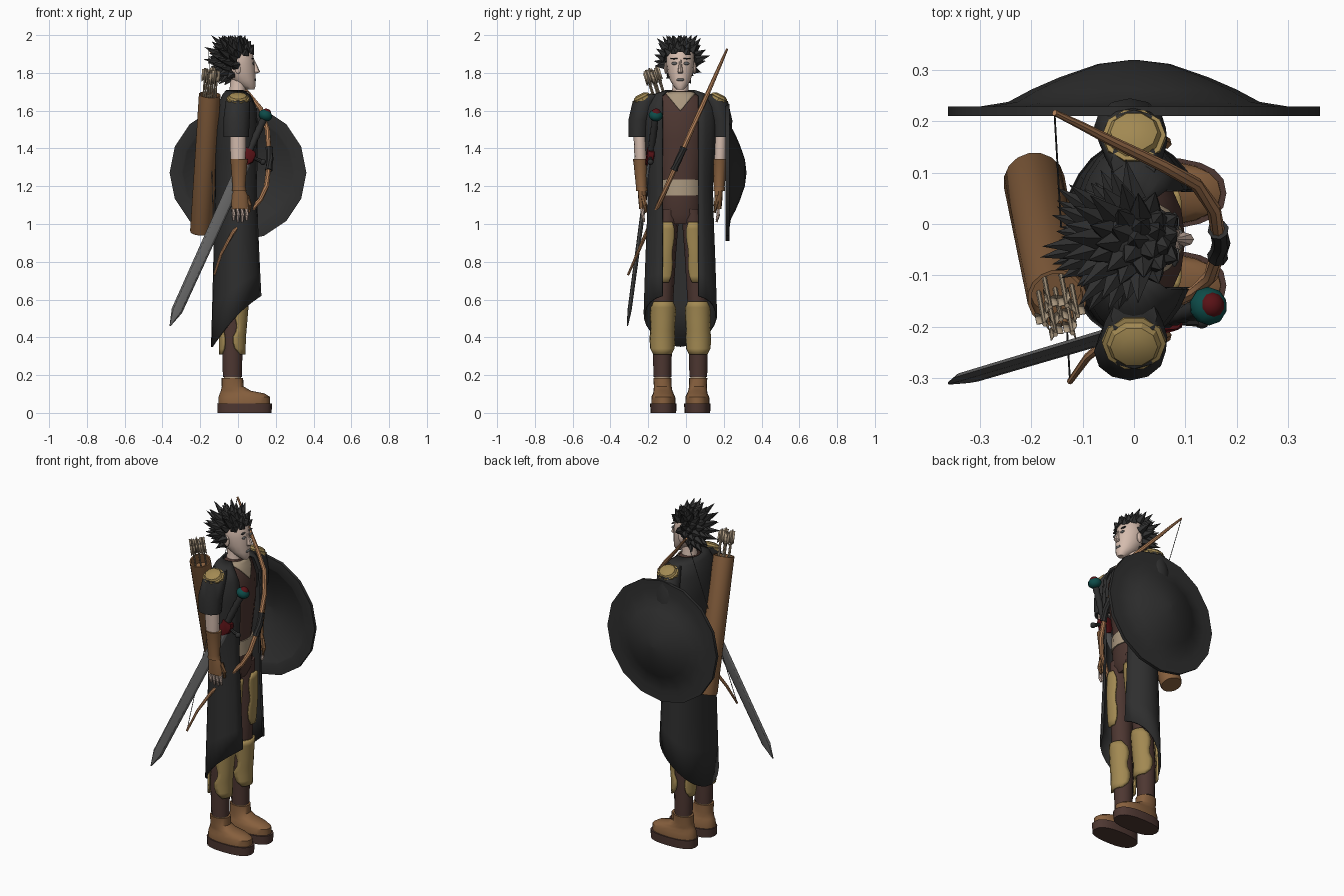
import bpy, bmesh, math
from mathutils import Vector, Matrix

if "Cube" in bpy.data.objects:
    bpy.data.objects.remove(bpy.data.objects["Cube"])

YC = -0.03  # the figure stands slightly off centre because of the shield


def material(name, *rgb):
    m = bpy.data.materials.new(name)
    m.diffuse_color = (*rgb, 1)
    m.use_nodes = True
    m.node_tree.nodes["Principled BSDF"].inputs["Base Color"].default_value = m.diffuse_color
    return m


BLACK = material("black cloth", .028, .028, .028)
BROWN = material("dark brown cloth", .075, .038, .031)
LEATHER = material("leather", .24, .115, .047)
GOLD = material("dull gold", .36, .25, .085)
SKIN = material("skin", .66, .50, .42)
WOOD = material("bow wood", .46, .22, .10)
BEIGE = material("beige cloth", .40, .31, .21)
STEEL = material("steel", .13, .13, .13)
RED = material("dark red", .10, .006, .008)
TEAL = material("teal", .004, .07, .065)


def finish(name, bm, mat, angle=40, thick=0):
    bmesh.ops.recalc_face_normals(bm, faces=bm.faces)
    me = bpy.data.meshes.new(name)
    bm.to_mesh(me)
    bm.free()
    me.materials.append(mat)
    ob = bpy.data.objects.new(name, me)
    bpy.context.collection.objects.link(ob)
    bpy.ops.object.select_all(action='DESELECT')
    ob.select_set(True)
    bpy.context.view_layer.objects.active = ob
    bpy.ops.object.shade_smooth_by_angle(angle=math.radians(angle))
    if thick:
        mod = ob.modifiers.new("thickness", 'SOLIDIFY')
        mod.thickness, mod.offset = thick, 0
    return ob


def ring(cx, cy, z, rx, ry, n=12, p=2.0):
    pts = []
    for i in range(n):
        c, s = math.cos(math.tau * i / n), math.sin(math.tau * i / n)
        pts.append(Vector((cx + rx * math.copysign(abs(c) ** (2 / p), c),
                           cy + ry * math.copysign(abs(s) ** (2 / p), s), z)))
    return pts


def loft(name, rings, mat, m=Matrix(), angle=40):
    bm = bmesh.new()
    vs = [[bm.verts.new(m @ p) for p in r] for r in rings]
    n = len(vs[0])
    for a, b in zip(vs, vs[1:]):
        for i in range(n):
            bm.faces.new((a[i], a[(i + 1) % n], b[(i + 1) % n], b[i]))
    bm.faces.new(vs[0])
    bm.faces.new(vs[-1])
    return finish(name, bm, mat, angle)


def body(name, rows, mat, s=1, n=12, p=2.0):
    # rows: height, x centre, offset from the middle, x radius, y radius
    return loft(name, [ring(x, YC + s * o, z, rx, ry, n, p) for z, x, o, rx, ry in rows], mat)


def at(rows, z):
    rows = sorted(rows)
    for a, b in zip(rows, rows[1:]):
        if z <= b[0]:
            t = max(0, (z - a[0]) / (b[0] - a[0]))
            return [p + (q - p) * t for p, q in zip(a, b)]
    return rows[-1]


def tube(name, pts, radii, mat, n=8):
    pts = [Vector(p) for p in pts]
    rings = []
    for i, p in enumerate(pts):
        d = pts[min(i + 1, len(pts) - 1)] - pts[max(i - 1, 0)]
        m = Matrix.Translation(p) @ d.to_track_quat('Z', 'Y').to_matrix().to_4x4()
        rings.append([m @ q for q in ring(0, 0, 0, radii[i], radii[i], n)])
    return loft(name, rings, mat)


def patch(name, fn, nu, nv, mat, thick):
    bm = bmesh.new()
    g = [[bm.verts.new(fn(i / nu, j / nv)) for i in range(nu + 1)] for j in range(nv + 1)]
    for j in range(nv):
        for i in range(nu):
            bm.faces.new((g[j][i], g[j][i + 1], g[j + 1][i + 1], g[j + 1][i]))
    return finish(name, bm, mat, 50, thick)


def blob(name, loc, scale, mat, m=Matrix(), n=10):
    bm = bmesh.new()
    bmesh.ops.create_uvsphere(bm, u_segments=n, v_segments=n - 2, radius=1,
                              matrix=m @ Matrix.Translation(loc) @ Matrix.Diagonal((*scale, 1)))
    return finish(name, bm, mat)


# torso, belt, trousers top
SHIRT = [(1.13, 0, 0, .085, .11), (1.25, 0, 0, .083, .11), (1.45, 0, 0, .1, .14),
         (1.58, 0, 0, .1, .15), (1.66, 0, 0, .072, .13), (1.705, 0, 0, .045, .055)]
body("shirt", SHIRT, BROWN, n=16)
body("belt", [(1.15, 0, 0, .094, .118), (1.235, 0, 0, .09, .118)], BEIGE, n=16)
body("trouser_seat", [(1.0, 0, 0, .06, .09), (1.05, 0, 0, .083, .115), (1.17, 0, 0, .088, .113)], BROWN, n=16)


def collar(u, v):
    z, y = 1.70 - .10 * v, (2 * u - 1) * .085 * (1 - .98 * v)
    _, _, _, rx, ry = at(SHIRT, z)
    return (rx * math.sqrt(max(.05, 1 - (y / ry) ** 2)) + .006, YC + y, z)


patch("collar", collar, 8, 6, BEIGE, .006)

# long open coat, hem dropping toward the back
COAT = [(1.705, 0, 0, .06, .075), (1.68, 0, 0, .08, .15), (1.62, 0, 0, .108, .185), (1.5, 0, 0, .118, .19),
        (1.2, 0, 0, .116, .168), (1.0, 0, 0, .122, .173), (.7, 0, 0, .128, .182), (.35, 0, 0, .138, .19)]


def coat(u, v):
    j = v * 9
    z = [1.705, 1.68, 1.62, 1.5, 1.35, 1.2, 1.0, .78, .56, .35][round(j)]
    _, _, _, rx, ry = at(COAT, z)
    a0 = math.asin(min(.9, .095 / ry))
    a = a0 + u * (math.tau - 2 * a0)
    c = math.cos(a)
    if z < 1.0:
        hem = .52 + .14 * c - .03 * c * c
        z = 1 + (z - 1) / .65 * (1 - hem)
    return (rx * c, YC + ry * math.sin(a), z)


patch("coat", coat, 22, 9, BLACK, .01)

# legs, boots, arms: mirrored
LEG = [(.19, -.03, .095, .05, .047), (.4, -.03, .095, .056, .052), (.6, -.015, .09, .058, .053),
       (.85, 0, .078, .07, .056), (1.08, 0, .062, .08, .058)]
WIDE = [.55, .9, 1, 1, .85, .85, .95, 1, .9, .55]


def plate(name, s, z0, z1, half, front):
    def fn(u, v):
        w = half * WIDE[round(v * 9)]
        z, a = z0 + (z1 - z0) * v, (2 * u - 1) * w
        _, x, o, rx, ry = at(LEG, z)
        return (x + front * (rx + .01) * math.cos(a), YC + s * o + (ry + .01) * math.sin(a), z)
    patch(name, fn, 8, 9, GOLD, .012)


for s, side in ((1, "left"), (-1, "right")):
    body(side + "_leg", LEG, BROWN, s)
    plate(side + "_thigh_plate", s, .69, 1.01, .62, 1)
    plate(side + "_shin_plate", s, .31, .59, 1.5, 1)
    plate(side + "_calf_plate", s, .31, .57, .9, -1)
    body(side + "_sole", [(0, .035, .09, .143, .068), (.05, .035, .09, .145, .07)], BROWN, s, 20, 2.5)
    body(side + "_boot", [(.05, .033, .09, .137, .064), (.085, .033, .09, .136, .063), (.103, .022, .09, .118, .054),
                          (.118, -.012, .092, .078, .05), (.14, -.028, .093, .058, .047),
                          (.185, -.03, .095, .057, .048)], LEATHER, s, 20, 2.3)
    body(side + "_sock", [(.17, -.03, .095, .045, .042), (.2, -.03, .095, .045, .042)], BEIGE, s)
    body(side + "_sleeve", [(1.685, 0, .15, .045, .045), (1.65, 0, .19, .065, .062), (1.55, -.008, .218, .07, .057),
                            (1.46, -.01, .222, .067, .052)], BLACK, s)
    body(side + "_arm", [(1.5, 0, .215, .042, .034), (1.4, 0, .212, .042, .033), (1.33, 0, .21, .038, .032)], SKIN, s)
    body(side + "_bracer", [(1.345, .005, .21, .047, .041), (1.315, .005, .21, .043, .037),
                            (1.2, .005, .206, .034, .029), (1.175, .007, .205, .038, .031)], LEATHER, s)
    body(side + "_glove", [(1.19, .007, .203, .028, .022), (1.15, .01, .202, .042, .022),
                           (1.08, .01, .20, .046, .018)], LEATHER, s)
    for k in range(4):
        x, y, drop = -.025 + .023 * k, YC + s * .2, .01 * abs(k - 1.5)
        tube(f"{side}_finger_{k}", [(x, y, 1.09), (x + .003, y, 1.045), (x + .002, y - s * .008, 1.005 + drop)],
             [.011, .010, .006], SKIN, 6)
    tube(side + "_thumb", [(.045, YC + s * .195, 1.15), (.062, YC + s * .188, 1.1), (.058, YC + s * .182, 1.06)],
         [.014, .012, .007], LEATHER, 6)
    tilt = Matrix.Translation((0, YC + s * .2, 1.66)) @ Matrix.Rotation(-s * .45, 4, 'X')
    loft(side + "_shoulder_pad", [ring(0, 0, z, r, r * .92, 10) for z, r in
                                  ((-.015, .062), (.008, .062), (.01, .053), (.022, .046), (.03, .025))],
         GOLD, tilt, 25)
    # eyes, brows and ears
    blob(side + "_eye", (.083, YC + s * .032, 1.85), (.006, .016, .008), STEEL)
    blob(side + "_brow", (.079, YC + s * .034, 1.876), (.007, .02, .004), BLACK)
    blob(side + "_ear", (.0, YC + s * .076, 1.825), (.017, .010, .032), SKIN)

# head
body("neck", [(1.65, -.005, 0, .055, .06), (1.70, -.003, 0, .043, .043), (1.79, .005, 0, .043, .042)], SKIN)
body("head", [(1.712, .066, 0, .02, .018), (1.73, .052, 0, .042, .036), (1.76, .03, 0, .063, .054),
              (1.80, .01, 0, .082, .067), (1.85, 0, 0, .089, .075), (1.90, -.003, 0, .082, .072),
              (1.95, 0, 0, .045, .045)], SKIN, n=16)
loft("nose", [ring(x, YC, z, rx, ry, 8) for z, x, rx, ry in
              ((1.797, .09, .012, .012), (1.806, .097, .02, .014), (1.85, .087, .01, .007), (1.87, .08, .006, .006))], SKIN)
blob("lips", (.089, YC, 1.764), (.008, .021, .008), STEEL)

# hair: cap and spikes
HC = Vector((-.005, YC, 1.865))
HR = Matrix.Diagonal((.098, .089, .105))


def hairy(d):
    return d.z > .42 or (d.x < .12 and d.z > -.95 and (d.x < -.25 or d.z > -.35))


bm = bmesh.new()
bmesh.ops.create_uvsphere(bm, u_segments=20, v_segments=14, radius=1)
bmesh.ops.delete(bm, geom=[f for f in bm.faces if not hairy(f.calc_center_median())], context='FACES')
for v in bm.verts:
    v.co = HC + HR @ v.co
for i in range(110):
    z = 1 - 2 * (i + .3) / 110
    a = i * 2.39996
    d = Vector((math.sqrt(1 - z * z) * math.cos(a), math.sqrt(1 - z * z) * math.sin(a), z))
    if not hairy(d):
        continue
    base = HC + HR @ d * .9
    length = .025 if d.x > .45 else .04 + .014 * (i % 3)
    tip = HC + HR @ d + (d + Vector((-.25, 0, .3))) * length
    tip.z = min(tip.z, 2.0)
    ax = tip - base
    bmesh.ops.create_cone(bm, segments=5, radius1=.026, radius2=0, depth=ax.length, matrix=Matrix.Translation(
        (base + tip) / 2) @ ax.to_track_quat('Z', 'Y').to_matrix().to_4x4())
finish("hair", bm, BLACK, 30)

# round shield, turned about the y axis
turn = Matrix.Translation((0, 0, 1.272)) @ Matrix.Rotation(-math.pi / 2, 4, 'X')
loft("shield", [ring(0, 0, y, r, r, 16) for r, y in
                ((.004, .31), (.1, .296), (.2, .256), (.29, .216), (.3, .21), (.362, .21), (.362, .229), (.3, .229),
                 (.245, .238), (.2, .262), (.145, .286), (.07, .312), (.004, .32))], BLACK, turn, 35)

# sword, built along its own axis with the pommel at the origin
P, T = Vector((.145, -.16, 1.575)), Vector((-.36, -.31, .46))
L = (P - T).length
d = (P - T).normalized()
wx = Vector((d.z, 0, -d.x)).normalized()
S = Matrix.Translation(P) @ Matrix((wx, d.cross(wx), d)).transposed().to_4x4()
loft("sword_blade", [ring(0, 0, z, w, t, 8) for z, w, t in
                     ((-.24, .034, .013), (-L + .09, .03, .011), (-L, .003, .003))], STEEL, S, 20)
loft("sword_grip", [ring(0, 0, -.02 - .02 * i, .017 + .003 * (i % 2), .016 + .003 * (i % 2), 10) for i in range(11)], BLACK, S)
loft("sword_guard", [ring(0, 0, z, w, .022, 12, 4) for z, w in ((-.2, .03), (-.215, .042), (-.255, .042), (-.285, .02))], RED, S)
tube("sword_crossbar", [S @ Vector((x, 0, -.232)) for x in (-.085, -.04, .04, .085)], [.012, .009, .009, .012], BLACK)
for k, x in enumerate((-.09, .09)):
    blob(f"crossbar_end_{k}", (x, 0, -.232), (.016, .016, .016), BLACK, S)
blob("sword_pommel", (0, 0, 0), (.038, .038, .03), TEAL, S)
blob("pommel_gem", (0, 0, .014), (.026, .026, .023), RED, S)


# bow with grip and string
def on_bow(x, z):
    return (x, .217 + (z - 1.925) * .4385, z)


PATH = [(-.155, 1.925), (-.105, 1.87), (-.045, 1.8), (.055, 1.69), (.12, 1.61), (.155, 1.5), (.168, 1.345),
        (.15, 1.2), (.12, 1.13), (.05, 1.05), (-.03, .95), (-.09, .84), (-.125, .73)]
RAD = [.006, .008, .010, .012, .013, .014, .014, .014, .013, .012, .010, .008, .006]
tube("bow", [on_bow(*p) for p in PATH], RAD, WOOD)
tube("bow_grip", [on_bow(*p) for p in ((.164, 1.405), (.166, 1.385), (.17, 1.345), (.165, 1.305), (.163, 1.285))],
     [.021, .017, .018, .017, .021], BLACK)
tube("bow_string", [on_bow(-.155, 1.92), on_bow(-.125, .735)], [.002, .002], STEEL, 5)

# quiver with arrows
A, B = Vector((-.195, .085, .955)), Vector((-.15, -.145, 1.685))
ax = (B - A).normalized()
Q = Matrix.Translation(A) @ ax.to_track_quat('Z', 'Y').to_matrix().to_4x4()
H = (B - A).length
loft("quiver", [ring(0, 0, z, r, r, 16) for z, r in
                ((0, .056), (.01, .06), (H, .058), (H, .051), (H - .06, .05))], LEATHER, Q)
for k in range(7):
    r = 0 if k == 6 else .033
    x, y, top = r * math.cos(k * 1.047), r * math.sin(k * 1.047), H + .135 + .012 * (k % 2)
    tube(f"arrow_{k}", [Q @ Vector((x, y, H - .1)), Q @ Vector((x, y, top))], [.005, .005], BEIGE, 6)
    for f in range(3):  # fletching vanes
        a = f * math.tau / 3 + k
        o = Vector((math.cos(a), math.sin(a), 0)) * .016
        patch(f"arrow_vane_{k}_{f}", lambda u, v: Q @ (Vector((x, y, top - .06 + .055 * v - .015 * u * (1 - v))) + o * u),
              1, 1, BEIGE, .002)
